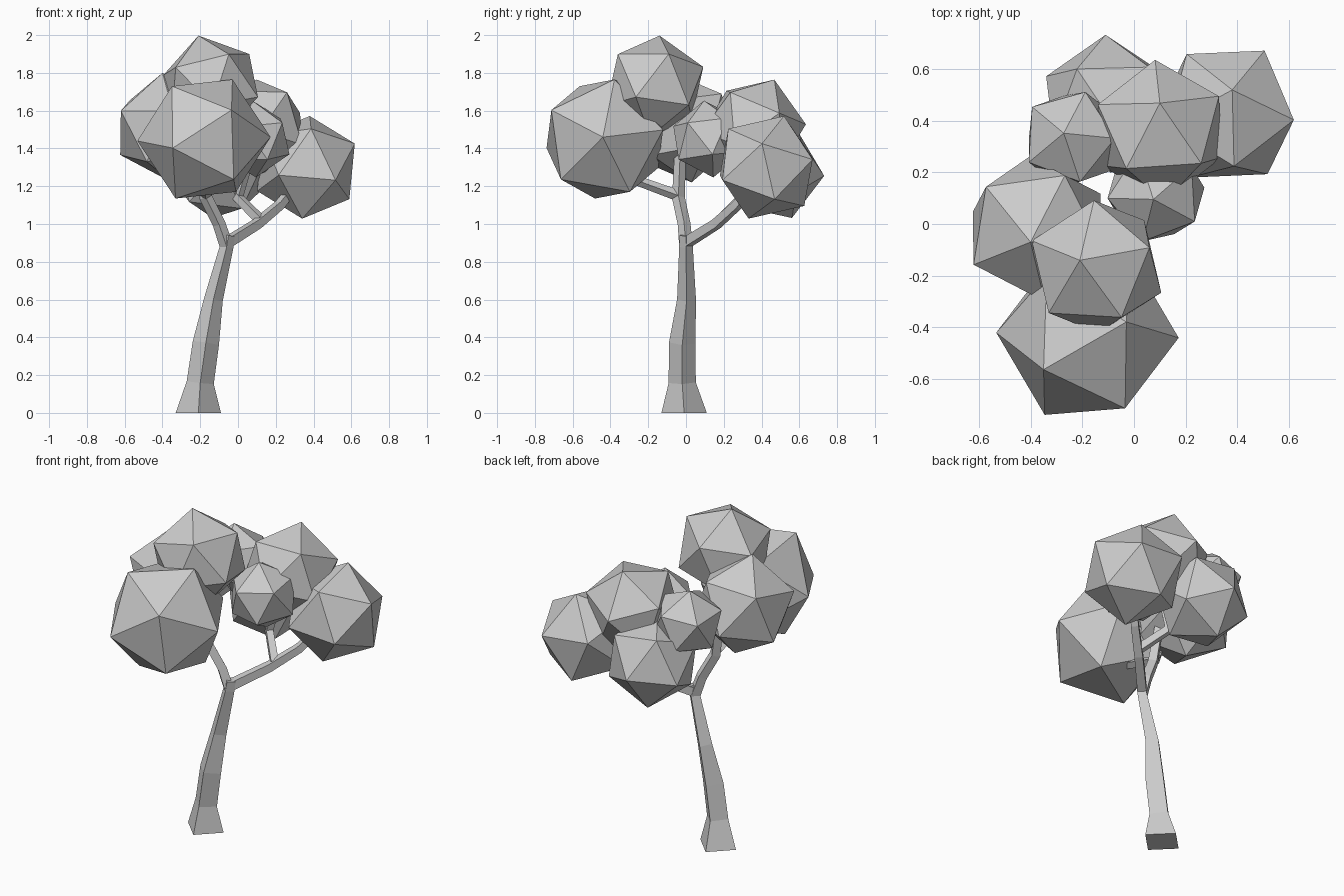
import bpy
import bmesh
from math import cos, sin, pi, sqrt
from mathutils import Vector

cube = bpy.data.objects.get("Cube")
if cube:
    bpy.data.objects.remove(cube, do_unlink=True)

# One plain grey for the whole tree
GREY = (0.6, 0.6, 0.6, 1.0)
mat = bpy.data.materials.new("plain_grey")
mat.use_nodes = True
mat.diffuse_color = GREY
mat.node_tree.nodes["Principled BSDF"].inputs["Base Color"].default_value = GREY


def finish(name, bm):
    bmesh.ops.recalc_face_normals(bm, faces=bm.faces)
    mesh = bpy.data.meshes.new(name)
    bm.to_mesh(mesh)
    bm.free()
    mesh.materials.append(mat)
    obj = bpy.data.objects.new(name, mesh)
    bpy.context.collection.objects.link(obj)
    return obj


def leaf_clump(name, centre, radius, apex, neighbour):
    """Icosahedron turned so two adjacent corners point at the given places."""
    c = Vector(centre)
    up = (Vector(apex) - c).normalized()
    side = Vector(neighbour) - c
    side = (side - up * side.dot(up)).normalized()
    other = up.cross(side)
    bm = bmesh.new()
    points = [up, -up]
    for i in range(5):
        a = 2 * pi * i / 5
        p = (up + 2 * (side * cos(a) + other * sin(a))) / sqrt(5)
        points += [p, -p]
    for p in points:
        bm.verts.new(c + p * radius)
    bmesh.ops.convex_hull(bm, input=bm.verts[:])
    return finish(name, bm)


def limb(name, path, flat_base=False):
    """Four-sided tapering tube; path holds (x, y, z, radius)."""
    bm = bmesh.new()
    pts = [Vector(p[:3]) for p in path]
    rings = []
    for i, p in enumerate(pts):
        tangent = pts[min(i + 1, len(pts) - 1)] - pts[max(i - 1, 0)]
        if flat_base and i == 0:
            tangent = Vector((0, 0, 1))
        turn = Vector((0, 0, 1)).rotation_difference(tangent)
        r = path[i][3]
        rings.append([bm.verts.new(p + turn @ Vector((r * cos(k * pi / 2), r * sin(k * pi / 2), 0)))
                      for k in range(4)])
    for lo, hi in zip(rings, rings[1:]):
        for k in range(4):
            j = (k + 1) % 4
            bm.faces.new((lo[k], lo[j], hi[j], hi[k]))
    bm.faces.new(rings[0])
    bm.faces.new(rings[-1])
    return finish(name, bm)


# Trunk and branches
limb("trunk", [(-.21, -.01, 0, .12), (-.2, -.02, .16, .072), (-.17, -.02, .37, .07),
               (-.13, .003, .6, .05), (-.06, 0, .88, .036), (-.05, 0, .94, .034)], True)
limb("right_branch", [(-.06, 0, .88, .036), (-.1, -.01, 1.0, .034),
                      (-.17, -.04, 1.14, .034), (-.21, -.03, 1.4, .03)])
limb("front_branch", [(-.17, -.04, 1.15, .03), (-.18, -.26, 1.23, .026), (-.18, -.35, 1.3, .024)])
limb("left_branch", [(-.06, 0, .9, .036), (.1, .16, 1.0, .033),
                     (.22, .27, 1.1, .03), (.33, .38, 1.24, .026)])
limb("back_branch", [(.12, .18, 1.02, .03), (0, .3, 1.14, .028), (-.06, .38, 1.22, .026)])
limb("inner_branch", [(.0, .3, 1.14, .026), (.07, .3, 1.38, .024)])

# Leaf clumps: centre, radius, corner, adjacent corner
leaf_clump("front_leaves", (-.18, -.43, 1.45), .353, (.17, -.44, 1.46), (-.02, -.38, 1.76))
leaf_clump("top_leaves", (-.145, -.165, 1.73), .276, (-.21, -.14, 2), (.06, -.09, 1.91))
leaf_clump("right_leaves", (-.375, -.02, 1.51), .295, (-.4, -.07, 1.8), (-.58, .135, 1.72))
leaf_clump("left_leaves", (.36, .425, 1.3), .288, (.38, .52, 1.575), (.62, .4, 1.42))
leaf_clump("upper_back_leaves", (.1, .36, 1.51), .276, (.1, .47, 1.77), (.27, .25, 1.765))
leaf_clump("lower_back_leaves", (-.1, .465, 1.28), .268, (-.11, .73, 1.255), (-.22, .58, 1.48))
leaf_clump("small_back_leaves", (-.24, .33, 1.5), .205, (-.27, .35, 1.69), (-.18, .53, 1.58))
leaf_clump("small_left_leaves", (.085, .12, 1.45), .205, (.27, .14, 1.37), (.2, -.01, 1.57))
